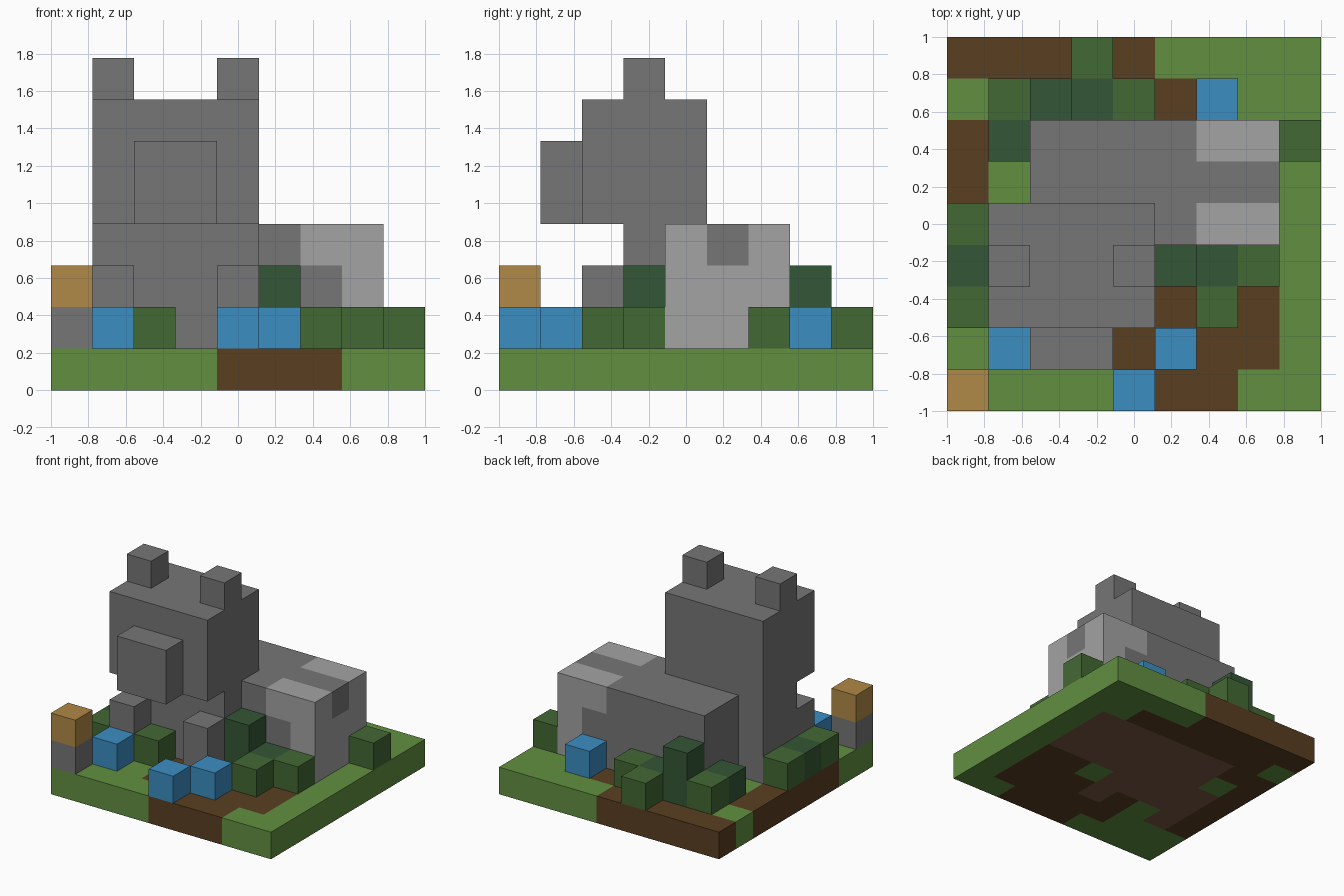
import bpy, bmesh
from mathutils import Vector

cube = bpy.data.objects.get("Cube")
if cube:
    bpy.data.objects.remove(cube, do_unlink=True)

N = 9
CELL = 2 / N


def linear(c):
    c /= 255
    return c / 12.92 if c <= 0.04045 else ((c + 0.055) / 1.055) ** 2.4


def material(name, *rgb):
    m = bpy.data.materials.new(name)
    m.use_nodes = True
    col = [linear(c) for c in rgb] + [1]
    m.diffuse_color = col
    m.node_tree.nodes["Principled BSDF"].inputs["Base Color"].default_value = col
    return m


GREY = material("stone grey", 118, 118, 118)
PALE = material("pale grey", 163, 163, 163)
GRASS = material("grass green", 97, 143, 64)
SOIL = material("soil brown", 90, 62, 33)
CLAY = material("clay brown", 121, 88, 70)
LEAF = material("leaf green", 68, 104, 52)
DEEP = material("deep green", 52, 86, 54)
BLUE = material("flower blue", 59, 142, 194)
TAN = material("tan", 176, 137, 71)

AXES = [Vector(v) for v in ((1, 0, 0), (0, 1, 0), (0, 0, 1))]


def build(name, cells):
    """Outer skin of a set of grid cells, given as {(i, j, k): material}."""
    bm = bmesh.new()
    mats = list(dict.fromkeys(cells.values()))
    for cell, mat in cells.items():
        mid = Vector(cell) + Vector((0.5, 0.5, 0.5))
        for a in range(3):
            for s in (-1, 1):
                n = AXES[a] * s
                if tuple(int(c) for c in Vector(cell) + n) in cells:
                    continue
                u, v = AXES[(a + 1) % 3] / 2, AXES[(a + 2) % 3] / 2 * s
                pts = [mid + n / 2 + d for d in (-u - v, u - v, u + v, v - u)]
                f = bm.faces.new([bm.verts.new((p.x * CELL - 1, p.y * CELL - 1, p.z * CELL))
                                  for p in pts])
                f.material_index = mats.index(mat)
    bmesh.ops.remove_doubles(bm, verts=bm.verts, dist=0.001)
    me = bpy.data.meshes.new(name)
    bm.to_mesh(me)
    bm.free()
    for m in mats:
        me.materials.append(m)
    ob = bpy.data.objects.new(name, me)
    bpy.context.collection.objects.link(ob)
    return ob


def box(xs, ys, zs, rule=lambda i, j, k: GREY):
    """Cells of a block; each range is inclusive."""
    return {(i, j, k): rule(i, j, k)
            for i in range(xs[0], xs[1] + 1)
            for j in range(ys[0], ys[1] + 1)
            for k in range(zs[0], zs[1] + 1)}


# Ground slab, back row first: grass, soil, clay under the animal
GROUND = """
sssssgggg
gssssssgg
ssccccccg
sgccccccg
scccccccg
sccccgssg
scgscsssg
gggsssssg
ggggsssgg
""".split()
ground_mats = {"g": GRASS, "s": SOIL, "c": CLAY}
build("ground", {(i, N - 1 - r, 0): ground_mats[ch]
                 for r, row in enumerate(GROUND) for i, ch in enumerate(row)})

# Plants on the slab: leaf bush, deep green bush, tall bush, blue flower
PLANTS = """
...l.....
.lTdl.b..
.d......l
.........
l........
d....Tdl.
l.l...l..
.b...b...
....b....
""".split()
plant_kinds = {"l": ("leaf_bush", LEAF, 1), "d": ("deep_bush", DEEP, 1),
               "T": ("tall_bush", DEEP, 2), "b": ("blue_flower", BLUE, 1)}
for r, row in enumerate(PLANTS):
    for i, ch in enumerate(row):
        if ch in plant_kinds:
            name, mat, top = plant_kinds[ch]
            j = N - 1 - r
            build(name, box((i, i), (j, j), (1, top), lambda *c: mat))

# Post with a tan cap in the corner
build("corner_post", box((0, 0), (0, 0), (1, 2), lambda i, j, k: TAN if k == 2 else GREY))


# Body with pale rump and two pale bands along the top edges
def coat(i, j, k):
    band = k == 3 and j != 5
    rump = i == 7 and not (k == 3 and j == 5)
    return PALE if rump or (i == 6 and band) else GREY


body = box((2, 7), (4, 6), (1, 3), coat)
body.update(box((1, 4), (3, 4), (1, 3)))
build("body", body)

# Head, snout, ears and front paws
build("head", box((1, 4), (2, 4), (4, 6)))
build("snout", box((2, 3), (1, 1), (4, 5)))
for side, i in (("right", 1), ("left", 4)):
    build(side + "_ear", box((i, i), (3, 3), (7, 7)))
    build(side + "_paw", box((i, i), (2, 2), (1, 2)))
